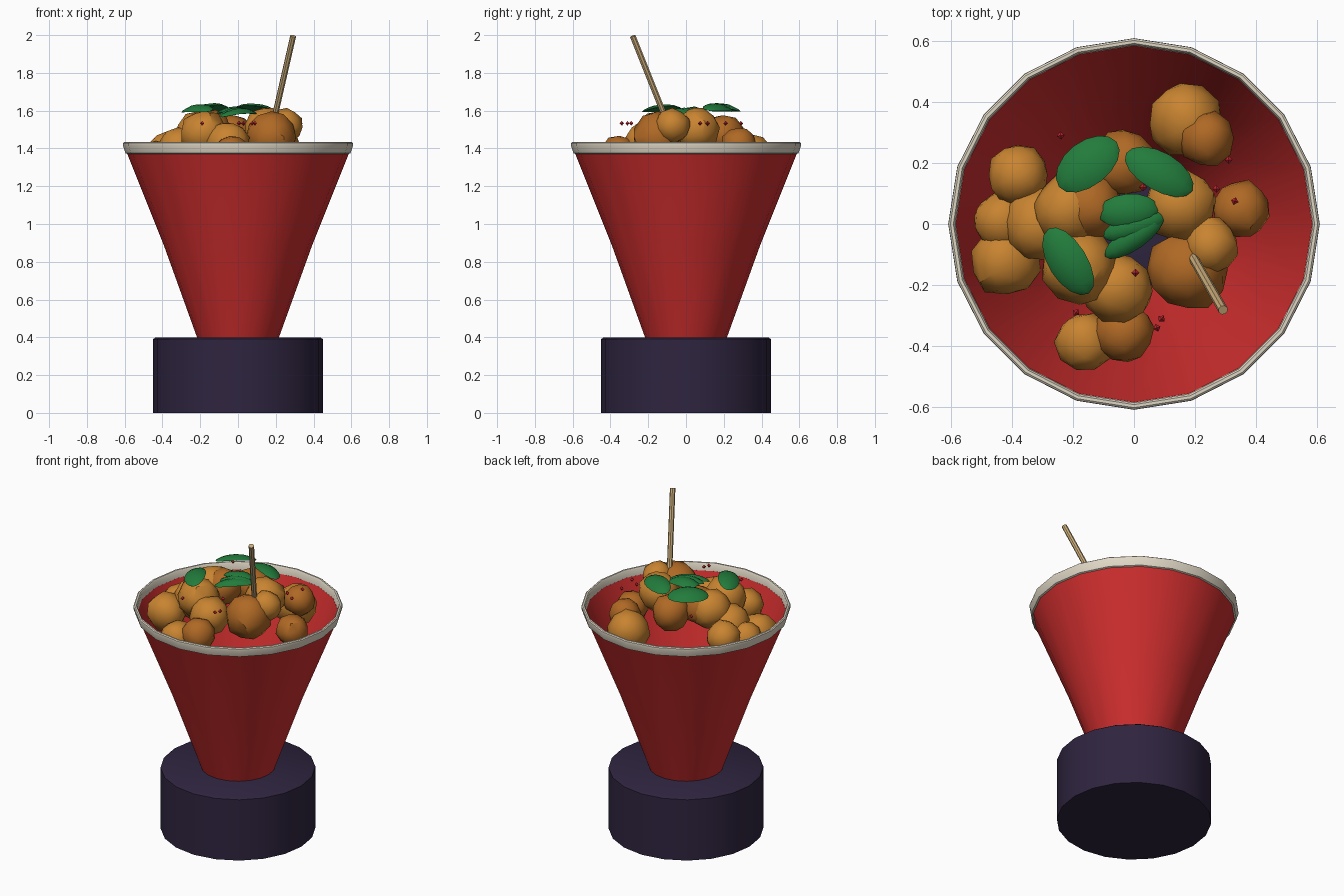
import bpy, bmesh, math, random
from mathutils import Vector, Matrix

random.seed(4)
if "Cube" in bpy.data.objects:
    bpy.data.objects.remove(bpy.data.objects["Cube"], do_unlink=True)


def material(name, rgb):
    m = bpy.data.materials.new(name)
    m.use_nodes = True
    m.diffuse_color = (*rgb, 1)
    m.node_tree.nodes["Principled BSDF"].inputs["Base Color"].default_value = (*rgb, 1)
    return m


RED = material("cup red", (0.62, 0.027, 0.027))
PURPLE = material("base dark purple", (0.028, 0.018, 0.05))
CREAM = material("rim cream", (0.74, 0.68, 0.56))
LIGHT = material("fried light orange", (0.58, 0.23, 0.03))
DARK = material("fried brown orange", (0.43, 0.14, 0.018))
GREEN = material("leaf green", (0.016, 0.2, 0.045))
WOOD = material("stick tan", (0.6, 0.42, 0.2))
SPICE = material("spice red", (0.56, 0.02, 0.03))


def finish(bm, name, mat, angle=40, flat=False):
    mesh = bpy.data.meshes.new(name)
    bm.to_mesh(mesh)
    bm.free()
    mesh.materials.append(mat)
    if not flat:
        mesh.shade_smooth()
        mesh.set_sharp_from_angle(angle=math.radians(angle))
    ob = bpy.data.objects.new(name, mesh)
    bpy.context.collection.objects.link(ob)
    return ob


def lathe(name, profile, mat, closed=False, sides=20):
    """Revolve a list of (radius, height) points about the z axis."""
    bm = bmesh.new()
    verts = [bm.verts.new((r, 0, z)) for r, z in profile]
    pairs = list(zip(verts, verts[1:]))
    if closed:
        pairs.append((verts[-1], verts[0]))
    edges = [bm.edges.new(p) for p in pairs]
    bmesh.ops.spin(bm, geom=verts + edges, cent=(0, 0, 0), axis=(0, 0, 1),
                   angle=math.tau, steps=sides, use_merge=True)
    bmesh.ops.remove_doubles(bm, verts=bm.verts, dist=0.0005)
    bmesh.ops.recalc_face_normals(bm, faces=bm.faces)
    return finish(bm, name, mat)


# Stand, hollow cup and rim band
lathe("base", [(0, 0), (0.45, 0), (0.45, 0.39), (0.435, 0.4), (0, 0.4)], PURPLE)
lathe("cup", [(0.217, 0.4), (0.39, 0.88), (0.592, 1.385),
              (0.584, 1.385), (0.382, 0.88), (0.209, 0.4)], RED, closed=True)
lathe("rim", [(0.596, 1.375), (0.609, 1.415), (0.608, 1.428), (0.602, 1.433),
              (0.592, 1.433), (0.586, 1.425), (0.584, 1.37)], CREAM, closed=True)


# Lumpy fried balls: x, y, z, radius
def ball(name, x, y, z, r, mat):
    bm = bmesh.new()
    bmesh.ops.create_icosphere(bm, subdivisions=2, radius=r)
    for v in bm.verts:
        v.co *= random.uniform(0.93, 1.06)
    bmesh.ops.rotate(bm, verts=bm.verts, cent=(0, 0, 0),
                     matrix=Matrix.Rotation(random.uniform(0, 3), 3, Vector((1, 2, 1)).normalized()))
    bmesh.ops.translate(bm, verts=bm.verts, vec=(x, y, z))
    finish(bm, name, mat, 38)


light_balls = [
    (-.38, .16, 1.39, .1), (-.43, .01, 1.34, .1), (-.42, -.12, 1.32, .118),
    (-.31, 0, 1.39, .12), (-.21, .05, 1.48, .12), (.15, .06, 1.5, .12),
    (.17, .34, 1.35, .125), (.25, -.07, 1.52, .092), (-.18, -.14, 1.48, .125),
    (-.055, -.21, 1.43, .115), (-.16, -.385, 1.33, .098)]
dark_balls = [
    (-.15, .06, 1.49, .115), (-.03, .2, 1.47, .112), (.24, .28, 1.42, .093),
    (.35, .05, 1.345, .095), (.18, -.15, 1.46, .135), (-.035, -.355, 1.37, .1)]
for i, b in enumerate(light_balls):
    ball(f"light_ball_{i + 1}", *b, LIGHT)
for i, b in enumerate(dark_balls):
    ball(f"dark_ball_{i + 1}", *b, DARK)


# Arched pointed leaves: x, y, z, length, width, turn, outward tilt
def leaf(name, x, y, z, length, width, turn, tilt):
    bm = bmesh.new()
    bmesh.ops.create_uvsphere(bm, u_segments=8, v_segments=8, radius=1)
    for v in bm.verts:
        a, b, c = v.co.z, v.co.x, v.co.y
        v.co = (a * length / 2, b * width / 2,
                c * 0.012 - 0.025 * a * a - 0.012 * b * b)
    outward = Vector((x, y, 0)).normalized()
    axis = Vector((0, 0, 1)).cross(outward)
    m = (Matrix.Translation((x, y, z)) @ Matrix.Rotation(math.radians(tilt), 4, axis)
         @ Matrix.Rotation(math.radians(turn), 4, 'Z'))
    bmesh.ops.transform(bm, matrix=m, verts=bm.verts)
    bmesh.ops.recalc_face_normals(bm, faces=bm.faces)
    finish(bm, name, GREEN)


for i, spec in enumerate([
        (-.155, .2, 1.625, .24, .15, 38, 14), (.085, .175, 1.625, .25, .13, -30, 14),
        (-.22, -.125, 1.62, .25, .13, -58, 14), (-.02, .045, 1.61, .2, .11, 5, 5),
        (0, -.01, 1.605, .21, .08, 18, 5), (0, -.045, 1.6, .23, .08, 35, 8)]):
    leaf(f"leaf_{i + 1}", *spec)

# Wooden stick leaning out of the pile
top, bottom = Vector((.292, -.282, 1.995)), Vector((.165, -.06, 1.44))
axis = top - bottom
bm = bmesh.new()
bmesh.ops.create_cone(bm, cap_ends=True, segments=8, radius1=.016, radius2=.016, depth=axis.length)
bmesh.ops.transform(bm, verts=bm.verts, matrix=Matrix.Translation((top + bottom) / 2)
                    @ axis.to_track_quat('Z', 'Y').to_matrix().to_4x4())
finish(bm, "stick", WOOD)

# Loose spice flakes
flakes = [(-.24, .29), (.03, .12), (.31, .21), (.27, .115), (.33, .075),
          (.005, -.16), (-.19, -.29), (.09, -.31), (.075, -.34)]
for i, (x, y) in enumerate(flakes):
    bm = bmesh.new()
    bmesh.ops.create_uvsphere(bm, u_segments=4, v_segments=2, radius=.013)
    bmesh.ops.rotate(bm, verts=bm.verts, cent=(0, 0, 0),
                     matrix=Matrix.Rotation(random.uniform(0, 1.5), 3, 'Z'))
    bmesh.ops.translate(bm, verts=bm.verts, vec=(x, y, 1.533))
    finish(bm, f"spice_flake_{i + 1}", SPICE, flat=True)
